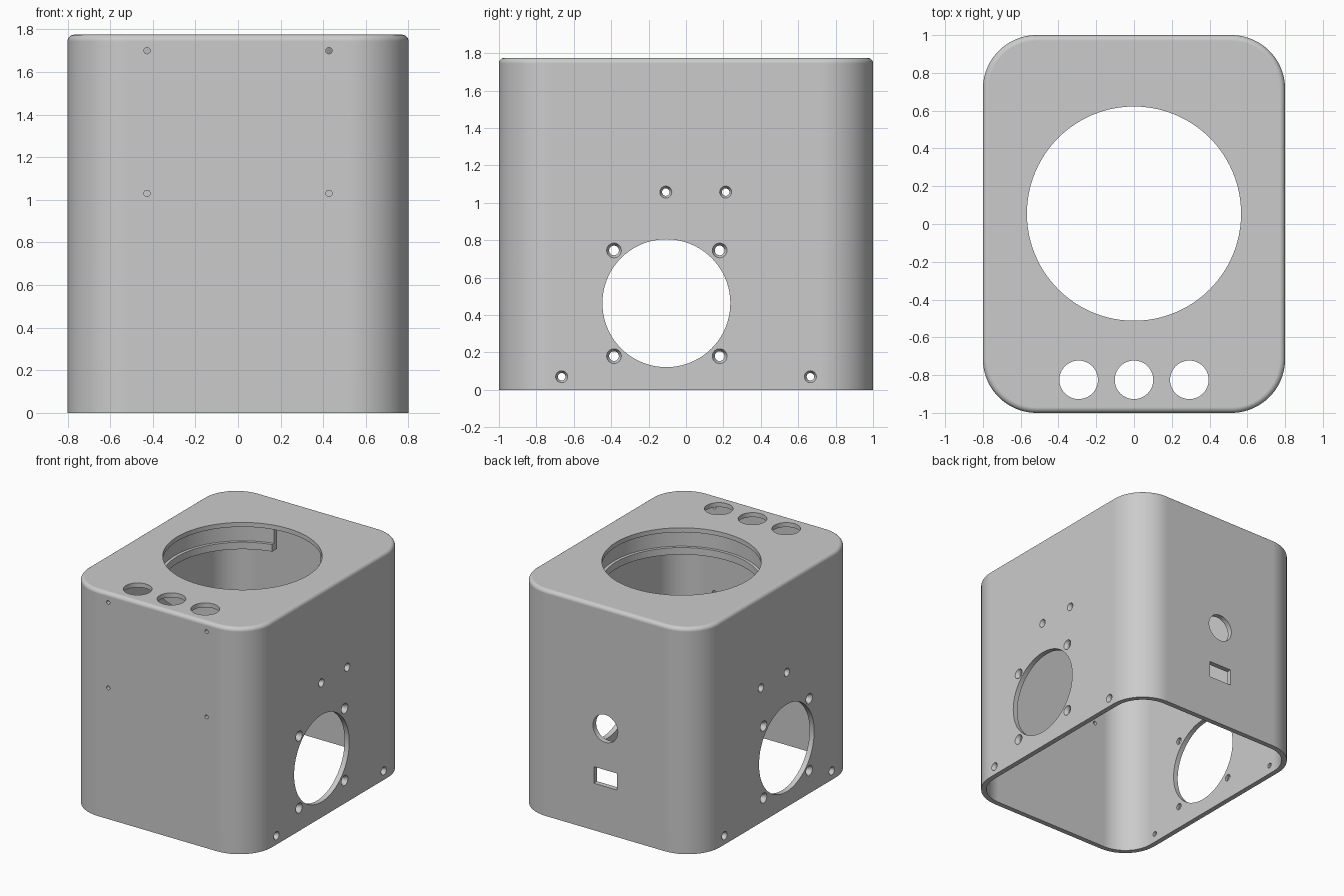
import bpy, bmesh, math
from mathutils import Matrix, Vector

cube = bpy.data.objects.get("Cube")
if cube:
    bpy.data.objects.remove(cube, do_unlink=True)

HX, HY, H = 0.8, 1.0, 1.775      # half width, half depth, height
R, WALL, LID = 0.285, 0.04, 0.035

grey = bpy.data.materials.new("plain grey")
grey.use_nodes = True
colour = (0.6, 0.6, 0.6, 1)
grey.diffuse_color = colour
grey.node_tree.nodes["Principled BSDF"].inputs["Base Color"].default_value = colour


def finish(bm, name):
    bmesh.ops.recalc_face_normals(bm, faces=bm.faces[:])
    mesh = bpy.data.meshes.new(name)
    bm.to_mesh(mesh)
    bm.free()
    mesh.materials.append(grey)
    obj = bpy.data.objects.new(name, mesh)
    bpy.context.collection.objects.link(obj)
    return obj


def rounded_prism(name, hx, hy, r, z0, z1, fillet=0):
    """Upright block with rounded corners and an optional top fillet."""
    bm = bmesh.new()
    n, verts = 20, []
    for q, (sx, sy) in enumerate([(1, 1), (-1, 1), (-1, -1), (1, -1)]):
        for i in range(n + 1):
            a = (q + i / n) * math.pi / 2
            verts.append(bm.verts.new((sx * (hx - r) + r * math.cos(a),
                                       sy * (hy - r) + r * math.sin(a), z0)))
    base = bm.faces.new(verts)
    ext = bmesh.ops.extrude_face_region(bm, geom=[base], use_keep_orig=True)
    top = [v for v in ext["geom"] if isinstance(v, bmesh.types.BMVert)]
    bmesh.ops.translate(bm, verts=top, vec=(0, 0, z1 - z0))
    if fillet:
        rim = [e for e in bm.edges if all(v in top for v in e.verts)]
        bmesh.ops.bevel(bm, geom=rim, offset=fillet, segments=6,
                        affect='EDGES', profile=0.5)
    return finish(bm, name)


def cone(name, start, end, r1, r2, seg=32):
    """Capped cylinder or cone between two points."""
    a, b = Vector(start), Vector(end)
    bm = bmesh.new()
    spin = (b - a).to_track_quat('Z', 'Y').to_matrix().to_4x4()
    bmesh.ops.create_cone(bm, cap_ends=True, segments=seg, radius1=r1, radius2=r2,
                          depth=(b - a).length,
                          matrix=Matrix.Translation((a + b) / 2) @ spin)
    return finish(bm, name)


def block(name, centre, size):
    bm = bmesh.new()
    bmesh.ops.create_cube(bm, size=1, matrix=Matrix.Translation(centre)
                          @ Matrix.Diagonal((*size, 1)))
    return finish(bm, name)


def cut(target, cutter):
    mod = target.modifiers.new("cut", 'BOOLEAN')
    mod.operation, mod.solver, mod.object = 'DIFFERENCE', 'EXACT', cutter
    bpy.context.view_layer.objects.active = target
    bpy.ops.object.modifier_apply(modifier=mod.name)
    bpy.data.objects.remove(cutter, do_unlink=True)


def smooth(obj):
    bpy.ops.object.select_all(action='DESELECT')
    obj.select_set(True)
    bpy.context.view_layer.objects.active = obj
    bpy.ops.object.shade_smooth_by_angle(angle=math.radians(25))
    mod = obj.modifiers.new("even shading", 'WEIGHTED_NORMAL')
    mod.keep_sharp = True


# Hollow housing, open underneath
housing = rounded_prism("housing", HX, HY, R, 0, H, fillet=0.03)
cut(housing, rounded_prism("cavity", HX - WALL, HY - WALL, R - WALL, -0.1, H - LID))

# Lid openings
CY, CR = 0.055, 0.567
cut(housing, cone("lid_hole", (0, CY, 1.6), (0, CY, 2), CR, CR, 96))
for x in (-0.293, 0, 0.293):
    cut(housing, cone("button_hole", (x, -0.825, 1.6), (x, -0.825, 2), 0.102, 0.102, 48))

# Large side openings through both walls
cut(housing, cone("side_hole", (-1, -0.105, 0.463), (1, -0.105, 0.463), 0.342, 0.342, 80))

# Countersunk side screw holes: y, z, outer radius, inner radius
screws = [(y, z, 0.041, 0.026) for y in (-0.385, 0.18) for z in (0.18, 0.745)]
screws += [(y, 1.057, 0.033, 0.02) for y in (-0.108, 0.212)]
screws += [(y, 0.07, 0.033, 0.02) for y in (-0.665, 0.665)]
for y, z, outer, inner in screws:
    cut(housing, cone("screw_hole", (-1, y, z), (1, y, z), inner, inner, 24))
    for s in (-1, 1):
        cut(housing, cone("countersink", (s * (HX + 0.01), y, z),
                          (s * (HX - 0.025), y, z), outer + 0.004, inner, 24))

# Small front screw holes
for x in (-0.427, 0.427):
    for z in (1.03, 1.7):
        cut(housing, cone("front_hole", (x, -1.1, z), (x, -0.9, z), 0.015, 0.015, 20))

# Round and rectangular back openings
cut(housing, cone("back_round_hole", (0, 0.9, 0.824), (0, 1.1, 0.824), 0.108, 0.108, 48))
cut(housing, block("back_slot", (0, 1, 0.434), (0.2, 0.3, 0.13)))
smooth(housing)

# Collar hanging under the lid, with a lower ledge and a gap at the back
collar = cone("collar", (0, CY, 1.565), (0, CY, H - LID), 0.625, 0.625, 96)
cut(collar, cone("collar_bore", (0, CY, 1.4), (0, CY, 2), CR, CR, 96))
cut(collar, cone("collar_groove", (0, CY, 1.62), (0, CY, 2), 0.59, 0.59, 96))
cut(collar, block("collar_gap", (0.107, 0.6, 1.6), (0.47, 0.5, 0.6)))
smooth(collar)
